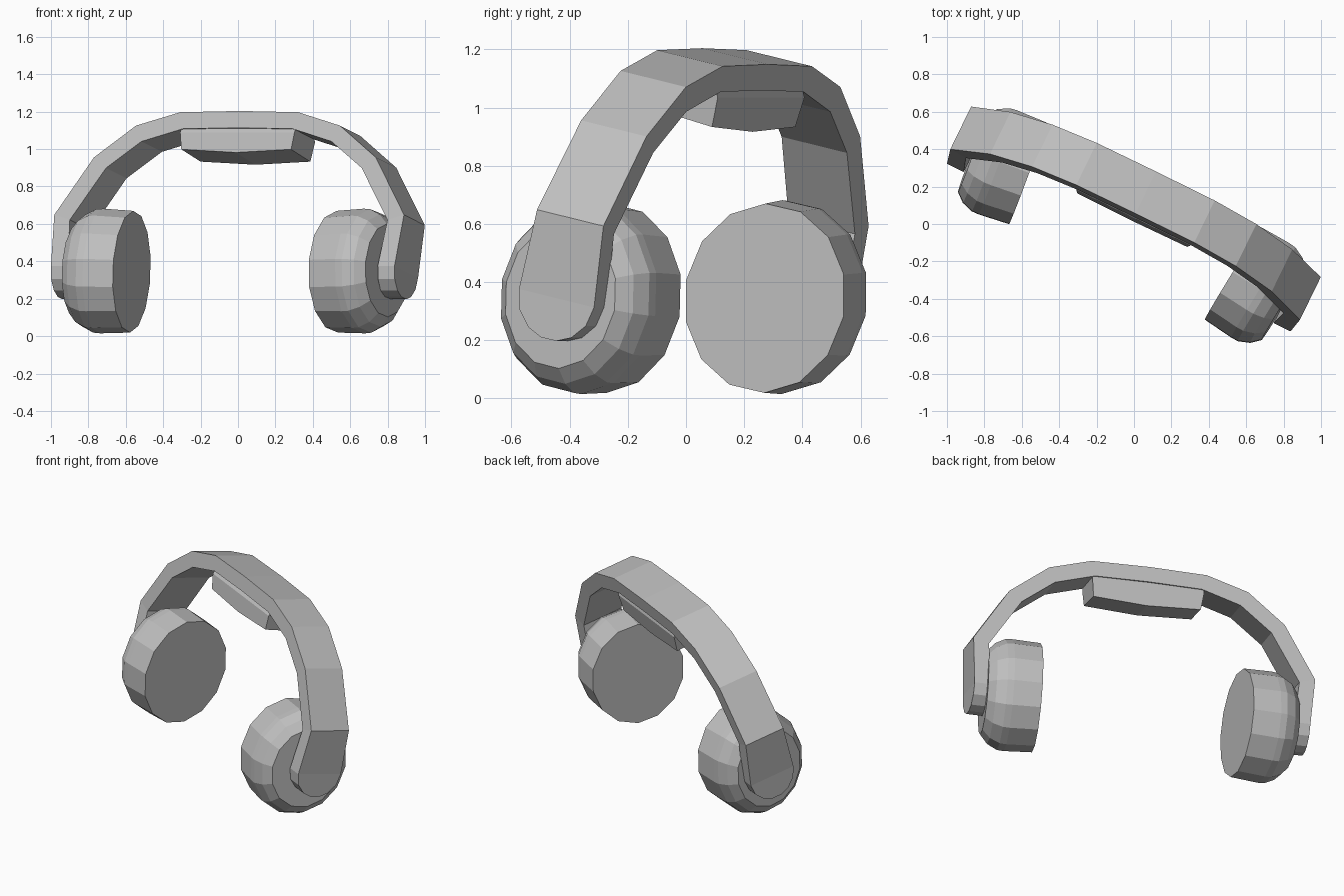
import bpy
import bmesh
from math import sin, cos, pi, radians
from mathutils import Matrix, Vector

cube = bpy.data.objects.get("Cube")
if cube:
    bpy.data.objects.remove(cube, do_unlink=True)

# One plain grey material
grey = bpy.data.materials.new("plain grey")
grey.use_nodes = True
COLOUR = (0.52, 0.52, 0.52, 1)
grey.diffuse_color = COLOUR
grey.node_tree.nodes["Principled BSDF"].inputs["Base Color"].default_value = COLOUR

# The headset leans back and is turned about the vertical
POSE = (Matrix.Rotation(radians(-26), 4, 'Z')
        @ Matrix.Translation((-0.018, 0, 0))
        @ Matrix.Rotation(radians(-12.5), 4, 'X'))
MID = -0.08       # depth of the centre plane
CUP_H = 0.335     # height of the cup centres


def loft(name, rows):
    """Skin a closed tube through equal-length rings and cap both ends."""
    bm = bmesh.new()
    rings = [[bm.verts.new(p) for p in row] for row in rows]
    n = len(rings[0])
    for a, b in zip(rings, rings[1:]):
        for i in range(n):
            j = (i + 1) % n
            bm.faces.new((a[i], a[j], b[j], b[i]))
    bm.faces.new(rings[0])
    bm.faces.new(rings[-1])
    bmesh.ops.recalc_face_normals(bm, faces=bm.faces)
    bm.transform(POSE)
    mesh = bpy.data.meshes.new(name)
    bm.to_mesh(mesh)
    bm.free()
    mesh.materials.append(grey)
    obj = bpy.data.objects.new(name, mesh)
    bpy.context.collection.objects.link(obj)
    return obj


# Headband: outer point, inner point, half width, from crown to rounded tip
half = [
    ((0.351, 1.18), (0.325, 1.09), 0.128),
    ((0.606, 1.107), (0.565, 1.02), 0.128),
    ((0.838, 0.933), (0.76, 0.875), 0.128),
    ((1.04, 0.618), (0.945, 0.59), 0.13),
]
TIP = 0.147
for deg in (0, 28, 55, 78):
    h = CUP_H - TIP * sin(radians(deg))
    half.append(((1.022, h), (0.922, h), TIP * cos(radians(deg))))


def band_row(side, outer, inner, w):
    return [(side * outer[0], MID - w, outer[1]), (side * outer[0], MID + w, outer[1]),
            (side * inner[0], MID + w, inner[1]), (side * inner[0], MID - w, inner[1])]


crown = band_row(1, (0, 1.187), (0, 1.095), 0.128)
loft("headband", [band_row(-1, *s) for s in reversed(half)] + [crown]
     + [band_row(1, *s) for s in half])

# Padded cushion under the crown, sagging slightly in the middle
section = [(-0.108, 1.11), (-0.128, 1.07), (-0.122, 0.978),
           (0.122, 0.965), (0.128, 1.07), (0.108, 1.11)]


def cushion_row(u, sag):
    return [(u if h > 1 else u * 0.96, MID + b, h if h > 1 else h - sag)
            for b, h in section]


loft("head_cushion", [cushion_row(-0.34, 0), cushion_row(0, 0.017), cushion_row(0.34, 0)])

# Ear cups: distance outward from the ear face, and radius
cup_profile = [(0, 0.327), (0.17, 0.335), (0.21, 0.332), (0.27, 0.302), (0.315, 0.25)]
SIDES = 14
YAW = radians(6)
for side, name in ((1, "left_ear_cup"), (-1, "right_ear_cup")):
    centre = Vector((side * 0.612, MID, CUP_H))
    out = Vector((side * cos(YAW), -sin(YAW), 0))
    across = Vector((side * sin(YAW), cos(YAW), 0))
    rows = []
    for d, r in cup_profile:
        rows.append([centre + out * d
                     + across * (0.9 * r * cos(2 * pi * i / SIDES))
                     + Vector((0, 0, r * sin(2 * pi * i / SIDES)))
                     for i in range(SIDES)])
    loft(name, rows)
